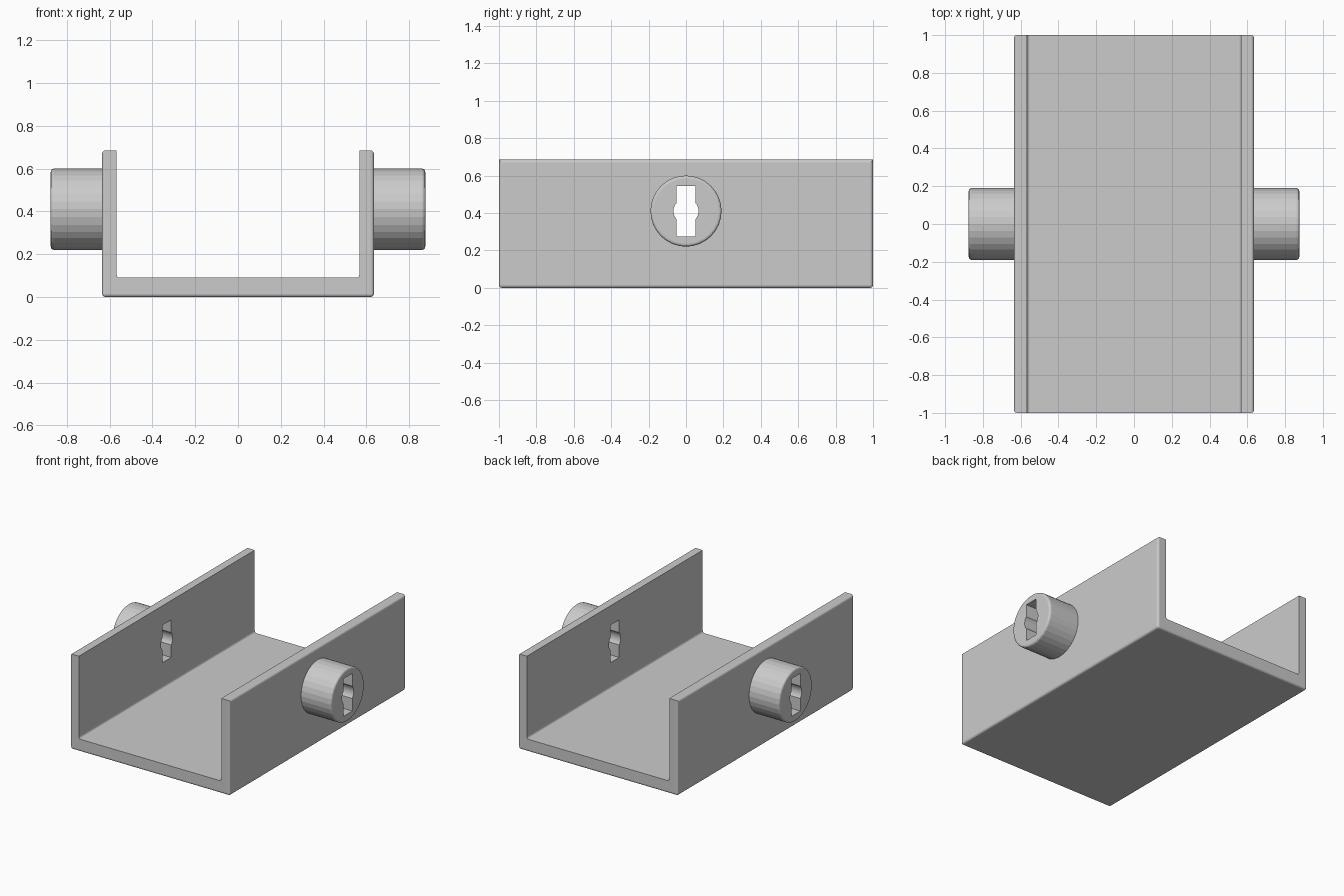
import bpy, bmesh
from math import pi, sin, cos, asin
from mathutils import Matrix

cube = bpy.data.objects.get("Cube")
if cube:
    bpy.data.objects.remove(cube, do_unlink=True)

HALF_W, WALL, FLOOR, HEIGHT = 0.635, 0.068, 0.09, 0.685
BOSS_X, BOSS_R, AXIS_Z, ROUND = 0.875, 0.19, 0.41, 0.015
INNER = HALF_W - WALL

grey = bpy.data.materials.new("plain grey")
grey.use_nodes = True
colour = (0.6, 0.6, 0.6, 1)
grey.diffuse_color = colour
grey.node_tree.nodes["Principled BSDF"].inputs["Base Color"].default_value = colour


def make_object(name, bm):
    bmesh.ops.recalc_face_normals(bm, faces=bm.faces)
    mesh = bpy.data.meshes.new(name)
    bm.to_mesh(mesh)
    bm.free()
    mesh.materials.append(grey)
    obj = bpy.data.objects.new(name, mesh)
    bpy.context.collection.objects.link(obj)
    return obj


def extrude_profile(bm, points, vector):
    face = bm.faces.new([bm.verts.new(p) for p in points])
    new = bmesh.ops.extrude_face_region(bm, geom=[face])["geom"]
    verts = [g for g in new if isinstance(g, bmesh.types.BMVert)]
    bmesh.ops.translate(bm, verts=verts, vec=vector)


def round_edges(bm, rule, segments=3):
    edges = [e for e in bm.edges if rule(*e.verts)]
    bmesh.ops.bevel(bm, geom=edges, offset=ROUND, segments=segments,
                    profile=0.5, affect='EDGES')


def cut(target, cutter):
    # Apply the cut and discard the cutter
    cutter.hide_render = True
    mod = target.modifiers.new("keyway", 'BOOLEAN')
    mod.operation, mod.solver, mod.object = 'DIFFERENCE', 'EXACT', cutter
    graph = bpy.context.evaluated_depsgraph_get()
    mesh = bpy.data.meshes.new_from_object(target.evaluated_get(graph))
    target.modifiers.clear()
    target.data = mesh


# U-shaped channel with rounded outer edges and inside corners
bm = bmesh.new()
half = [(HALF_W, 0), (HALF_W, HEIGHT), (INNER, HEIGHT), (INNER, FLOOR)]
profile = half + [(-x, z) for x, z in reversed(half)]
extrude_profile(bm, [(x, -1, z) for x, z in profile], (0, 2, 0))


def channel_edge(a, b):
    outer = all(abs(abs(v.co.x) - HALF_W) < 1e-4 for v in (a, b))
    inside = all(abs(v.co.z - FLOOR) < 1e-4 for v in (a, b)) and abs(a.co.x - b.co.x) < 1e-4
    return outer or inside


round_edges(bm, channel_edge)
channel = make_object("channel", bm)

# Keyway cutter: a tall slot with a round bulge in the middle
SLOT_Y, SLOT_Z, BORE = 0.05, 0.135, 0.067
limit = asin((BORE**2 - SLOT_Y**2) ** 0.5 / BORE)
arc = [(BORE * cos(t), BORE * sin(t)) for t in (limit * (i / 4 - 1) for i in range(9))]
side = [(SLOT_Y, -SLOT_Z)] + arc + [(SLOT_Y, SLOT_Z)]
outline = side + [(-y, -z) for y, z in side]
bm = bmesh.new()
extrude_profile(bm, [(-1, y, AXIS_Z + z) for y, z in outline], (2, 0, 0))
cutter = make_object("keyway_cutter", bm)
cut(channel, cutter)

# Round boss on each side wall
for name, sign in (("left_boss", 1), ("right_boss", -1)):
    bm = bmesh.new()
    base = HALF_W - 0.01
    bmesh.ops.create_cone(
        bm, cap_ends=True, segments=32, radius1=BOSS_R, radius2=BOSS_R, depth=BOSS_X - base,
        matrix=Matrix.Translation((sign * (BOSS_X + base) / 2, 0, AXIS_Z)) @ Matrix.Rotation(pi / 2, 4, 'Y'))
    round_edges(bm, lambda a, b: min(abs(a.co.x), abs(b.co.x)) > BOSS_X - 1e-3)
    boss = make_object(name, bm)
    cut(boss, cutter)

bpy.data.objects.remove(cutter, do_unlink=True)
